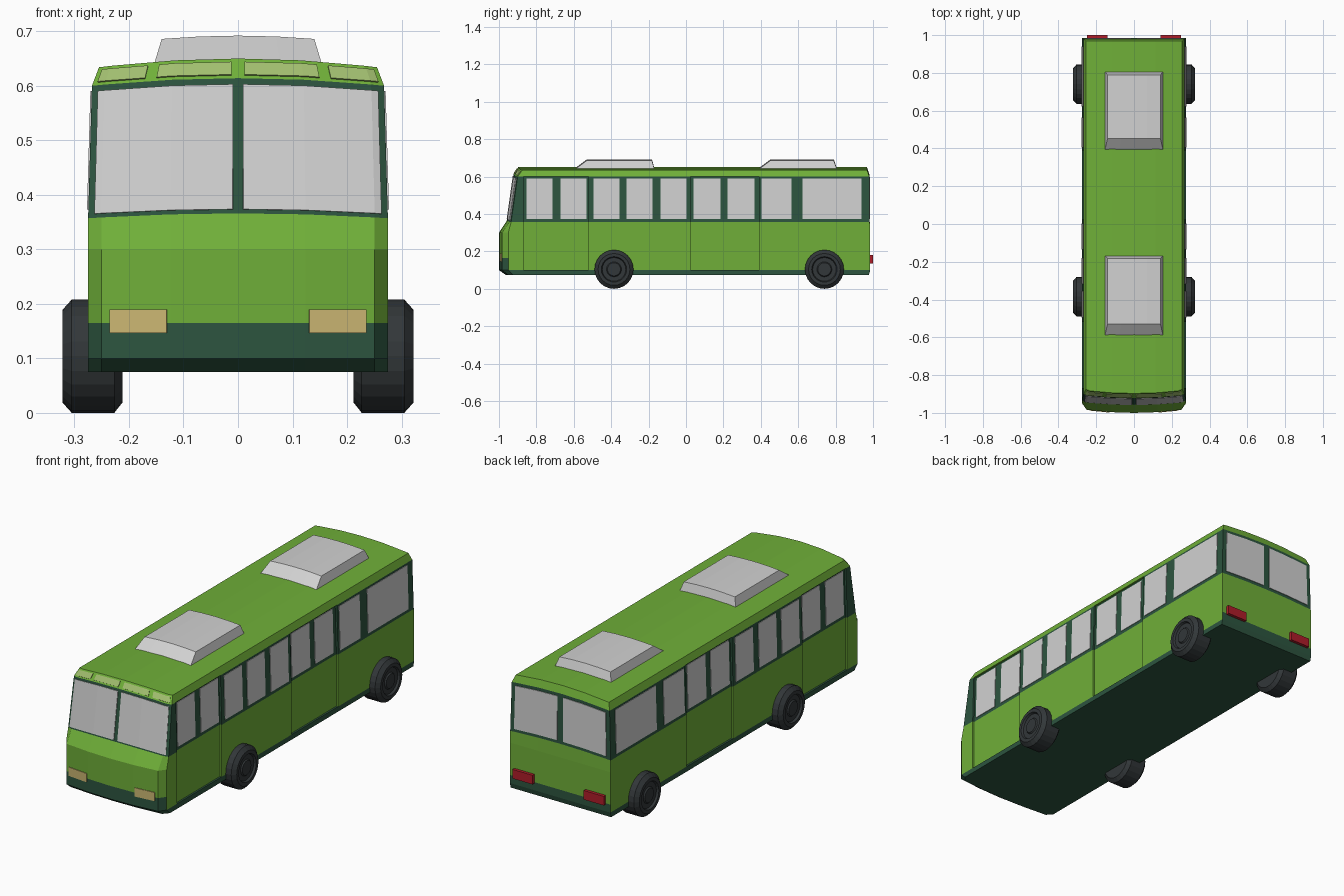
import bpy, bmesh, math
from mathutils import Vector

if "Cube" in bpy.data.objects:
    bpy.data.objects.remove(bpy.data.objects["Cube"])


def material(name, rgb):
    m = bpy.data.materials.new(name)
    m.use_nodes = True
    m.diffuse_color = (*rgb, 1)
    m.node_tree.nodes["Principled BSDF"].inputs["Base Color"].default_value = (*rgb, 1)
    return m


GREEN = material("leaf green", (0.16, 0.43, 0.04))
DARK = material("dark green", (0.026, 0.09, 0.05))
GLASS = material("light grey", (0.64, 0.64, 0.64))
TYRE = material("charcoal", (0.032, 0.038, 0.041))
AMBER = material("pale amber", (0.6, 0.47, 0.17))
RED = material("tail red", (0.43, 0.012, 0.022))
VISOR = material("pale green", (0.36, 0.52, 0.16))


def finish(bm, name, mats, thickness=0):
    bmesh.ops.remove_doubles(bm, verts=bm.verts, dist=1e-5)
    bmesh.ops.recalc_face_normals(bm, faces=bm.faces)
    mesh = bpy.data.meshes.new(name)
    bm.to_mesh(mesh)
    bm.free()
    ob = bpy.data.objects.new(name, mesh)
    bpy.context.collection.objects.link(ob)
    for m in mats:
        mesh.materials.append(m)
    if thickness:
        mod = ob.modifiers.new("plate", "SOLIDIFY")
        mod.thickness, mod.offset = thickness, 0
    return ob


# Body layers: height, half width, front y, bow, corner setback, rear y, crown, door recess
DOORS = [(-0.868, -0.52), (0.025, 0.39)]
R = 0.009
LAYERS = [
    (0.075, 0.275, -0.965, 0.015, 0.04, 0.978, 0, 0),
    (0.10, 0.275, -1.0, 0.02, 0.05, 0.985, 0, 0),
    (0.10, 0.275, -1.0, 0.02, 0.05, 0.985, 0, R),
    (0.165, 0.275, -1.0, 0.02, 0.05, 0.985, 0, R),
    (0.30, 0.275, -1.0, 0.02, 0.05, 0.985, 0, R),
    (0.357, 0.275, -0.957, 0.016, 0.022, 0.982, 0.009, R),
    (0.60, 0.268, -0.922, 0.016, 0.022, 0.98, 0.014, R),
    (0.60, 0.268, -0.922, 0.016, 0.022, 0.98, 0.014, 0),
    (0.634, 0.255, -0.897, 0.016, 0.022, 0.968, 0.016, 0),
]
SKIRT, BELT, EAVE, ROOF = 3, 5, 7, 8
COLS = [-1, -0.91, -0.45, 0, 0.45, 0.91, 1]


def column_point(i, u, rear):
    z, hw, front, bow, corner, back, crown, _ = LAYERS[i]
    if rear and i == SKIRT:
        z = 0.14
    y = back if rear else front + (corner if abs(u) == 1 else bow * u * u)
    return Vector((u * hw, y, z + crown * (1 - u * u)))


def end_point(i, u, rear):
    """Point on the faceted front or rear outline of a layer."""
    for a, b in zip(COLS, COLS[1:]):
        if a <= u <= b:
            return column_point(i, a, rear).lerp(column_point(i, b, rear), (u - a) / (b - a))


def outline(i):
    hw, recess = LAYERS[i][1], LAYERS[i][7]
    side = []
    for a, b in DOORS:
        side += [(hw, a), (hw - recess, a), (hw - recess, b), (hw, b)]
    z = LAYERS[i][0]
    return ([column_point(i, u, False) for u in COLS]
            + [Vector((x, y, z)) for x, y in side]
            + [column_point(i, u, True) for u in reversed(COLS)]
            + [Vector((-x, y, z)) for x, y in reversed(side)])


# Body shell with recessed doors
bm = bmesh.new()
rings = [[bm.verts.new(p) for p in outline(i)] for i in range(len(LAYERS))]
n = len(rings[0])
for i in range(len(rings) - 1):
    for k in range(n):
        j = (k + 1) % n
        f = bm.faces.new((rings[i][k], rings[i][j], rings[i + 1][j], rings[i + 1][k]))
        on_end = k < 6 or 15 <= k < 21
        f.material_index = int(i < 2 or i == BELT or (i == 2 and on_end))
bm.faces.new(reversed(rings[0])).material_index = 1
top = rings[ROOF]
for j in range(6):
    ids = [j, j + 1] + (list(range(7, 15)) if j == 5 else []) + [20 - j, 21 - j]
    ids += list(range(22, n)) if j == 0 else []
    bm.faces.new([top[k] for k in ids])
finish(bm, "body_shell", [GREEN, DARK])


def end_plates(name, mat, spans, lo, hi, t0, t1, rear=False, thickness=0.006):
    """Thin plates lying on the front or rear, mirrored across the centre."""
    bm = bmesh.new()
    for u0, u1 in spans:
        us = [u0] + [c for c in COLS if u0 < c < u1] + [u1]
        for s in (-1, 1):
            rows = []
            for u in us:
                a, b = end_point(lo, s * u, rear), end_point(hi, s * u, rear)
                rows.append([bm.verts.new(a.lerp(b, t)) for t in (t0, t1)])
            for p, q in zip(rows, rows[1:]):
                bm.faces.new((p[0], q[0], q[1], p[1]))
    finish(bm, name, [mat], thickness)


end_plates("windshield", GLASS, [(0.035, 0.955)], BELT, BELT + 1, 0.03, 0.955)
end_plates("rear_windows", GLASS, [(0.06, 0.92)], BELT, BELT + 1, 0.06, 0.94, rear=True)
end_plates("visor_panels", VISOR, [(0.045, 0.56), (0.64, 0.965)], EAVE, ROOF, 0.15, 0.8)
end_plates("headlights", AMBER, [(0.475, 0.855)], 2, 4, 0.235, 0.45)

# Side windows
WINDOWS = [(-0.853, -0.714), (-0.671, -0.532), (-0.495, -0.356), (-0.318, -0.179),
           (-0.136, 0.003), (0.04, 0.184), (0.222, 0.366), (0.404, 0.564), (0.623, 0.939)]
bm = bmesh.new()
for y0, y1 in WINDOWS:
    inset = R if any(a < y0 < b for a, b in DOORS) else 0
    low, high = 0.2745 - inset, 0.2683 - inset
    for s in (-1, 1):
        corners = ((low, y0, 0.373), (low, y1, 0.373), (high, y1, 0.59), (high, y0, 0.59))
        bm.faces.new([bm.verts.new((s * x, y, z)) for x, y, z in corners])
finish(bm, "side_windows", [GLASS], 0.005)

# Tail lights
bm = bmesh.new()
for s in (-1, 1):
    cube = bmesh.ops.create_cube(bm, size=1)["verts"]
    bmesh.ops.scale(bm, vec=(0.11, 0.03, 0.045), verts=cube)
    bmesh.ops.translate(bm, vec=(s * 0.195, 0.985, 0.157), verts=cube)
finish(bm, "tail_lights", [RED])


# Roof units with sloped front and gently crowned top
def roof_unit(name, y0, y1, y2, y3):
    bm = bmesh.new()
    rows = []
    for y, hw, z, crown in ((y0, 0.155, 0.636, 0.006), (y1, 0.14, 0.686, 0.006),
                            (y2, 0.14, 0.686, 0.006), (y3, 0.155, 0.636, 0.006)):
        rows.append([bm.verts.new((u * hw, y, z + crown * (1 - u * u)))
                     for u in (-1, -0.5, 0, 0.5, 1)])
    for a, b in zip(rows, rows[1:]):
        for k in range(4):
            bm.faces.new((a[k], a[k + 1], b[k + 1], b[k]))
    for k in (0, 4):
        bm.faces.new([r[k] for r in rows])
    finish(bm, name, [GLASS])


roof_unit("front_roof_unit", -0.597, -0.53, -0.182, -0.168)
roof_unit("rear_roof_unit", 0.385, 0.452, 0.79, 0.808)

# Wheels: lathed tyre with stepped hub
PROFILE = [(0.212, 0), (0.212, 0.085), (0.227, 0.104), (0.305, 0.104), (0.322, 0.085),
           (0.322, 0.068), (0.312, 0.063), (0.312, 0.04), (0.318, 0.035), (0.318, 0)]


def wheel(name, side, y):
    bm = bmesh.new()
    verts = [bm.verts.new((side * x, y, 0.104 + r)) for x, r in PROFILE]
    edges = [bm.edges.new(p) for p in zip(verts, verts[1:])]
    bmesh.ops.spin(bm, geom=verts + edges, cent=(0, y, 0.104), axis=(1, 0, 0),
                   angle=math.tau, steps=24)
    finish(bm, name, [TYRE])


for label, s in (("left", 1), ("right", -1)):
    wheel("front_wheel_" + label, s, -0.385)
    wheel("rear_wheel_" + label, s, 0.74)
